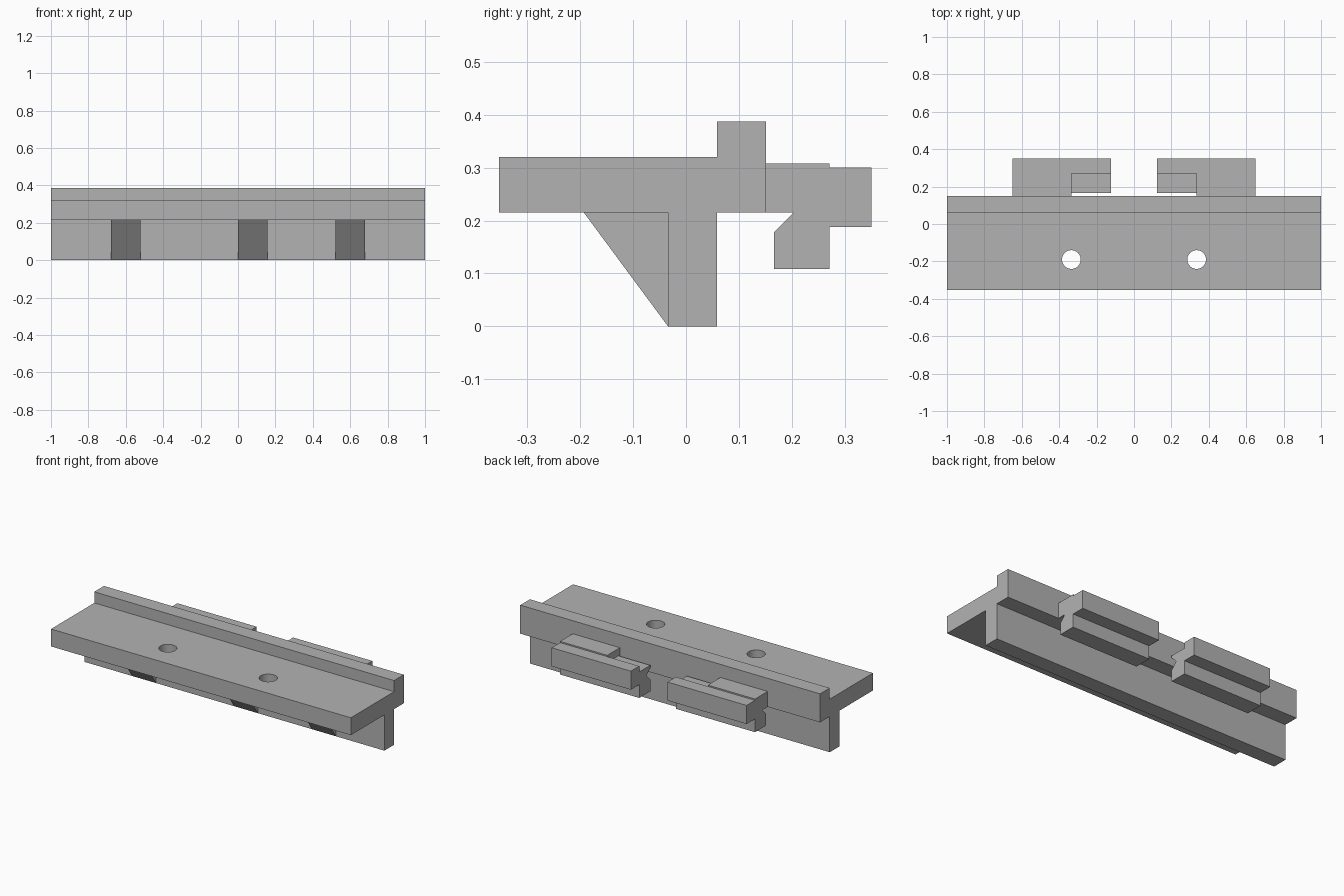
import bpy
import bmesh

cube = bpy.data.objects.get("Cube")
if cube:
    bpy.data.objects.remove(cube, do_unlink=True)

grey = bpy.data.materials.new("plain_grey")
grey.use_nodes = True
colour = (0.45, 0.45, 0.45, 1)
grey.diffuse_color = colour
grey.node_tree.nodes["Principled BSDF"].inputs["Base Color"].default_value = colour


def extrude(name, profile, x0, x1):
    """Extrude a closed (y, z) profile along x."""
    bm = bmesh.new()
    face = bm.faces.new([bm.verts.new((x0, y, z)) for y, z in profile])
    result = bmesh.ops.extrude_face_region(bm, geom=[face])
    moved = [v for v in result["geom"] if isinstance(v, bmesh.types.BMVert)]
    bmesh.ops.translate(bm, verts=moved, vec=(x1 - x0, 0, 0))
    bmesh.ops.recalc_face_normals(bm, faces=bm.faces)
    mesh = bpy.data.meshes.new(name)
    bm.to_mesh(mesh)
    bm.free()
    mesh.materials.append(grey)
    obj = bpy.data.objects.new(name, mesh)
    bpy.context.collection.objects.link(obj)
    return obj


# Shelf with raised back lip and hanging web
FRONT, BACK, WEB_FRONT, WEB_BACK = -0.353, 0.151, -0.034, 0.059
UNDER, TOP, LIP_TOP = 0.215, 0.32, 0.387
shelf = extrude("shelf_rail", [
    (FRONT, UNDER), (WEB_FRONT, UNDER), (WEB_FRONT, 0), (WEB_BACK, 0),
    (WEB_BACK, UNDER), (BACK, UNDER), (BACK, LIP_TOP), (WEB_BACK, LIP_TOP),
    (WEB_BACK, TOP), (FRONT, TOP)], -1, 1)

# Two round screw holes through the shelf
for x in (-0.335, 0.335):
    bpy.ops.mesh.primitive_cylinder_add(vertices=48, radius=0.05, depth=0.4,
                                        location=(x, -0.19, 0.27))
    cutter = bpy.context.object
    cutter.name = "hole_cutter"
    cutter.hide_render = True
    cutter.data.materials.append(grey)
    cut = shelf.modifiers.new("hole", "BOOLEAN")
    cut.operation = "DIFFERENCE"
    cut.solver = "EXACT"
    cut.object = cutter
    bpy.context.view_layer.objects.active = shelf
    bpy.ops.object.modifier_apply(modifier=cut.name)
    bpy.data.objects.remove(cutter, do_unlink=True)

bpy.ops.object.select_all(action="DESELECT")
shelf.select_set(True)
bpy.context.view_layer.objects.active = shelf
bpy.ops.object.shade_smooth_by_angle()

# Triangular ribs under the shelf
for x in (-0.68, 0.0, 0.52):
    extrude("support_rib", [(-0.193, UNDER), (WEB_FRONT, 0),
                            (WEB_FRONT, UNDER)], x, x + 0.158)

# Back clips: outer half joins the lip, inner half is a notched free hook
HOOK, STEP, END = 0.166, 0.271, 0.351
lower = [(0.203, UNDER), (HOOK, 0.178), (HOOK, 0.108), (STEP, 0.108),
         (STEP, 0.188), (END, 0.188), (END, 0.3), (STEP, 0.3)]
for side, label in ((-1, "right"), (1, "left")):
    extrude(label + "_clip_mount",
            [(BACK, UNDER)] + lower + [(STEP, 0.308), (BACK, 0.308)],
            side * 0.65, side * 0.335)
    extrude(label + "_clip_hook",
            lower + [(STEP, 0.265), (HOOK, 0.265), (HOOK, 0.252)],
            side * 0.335, side * 0.122)
